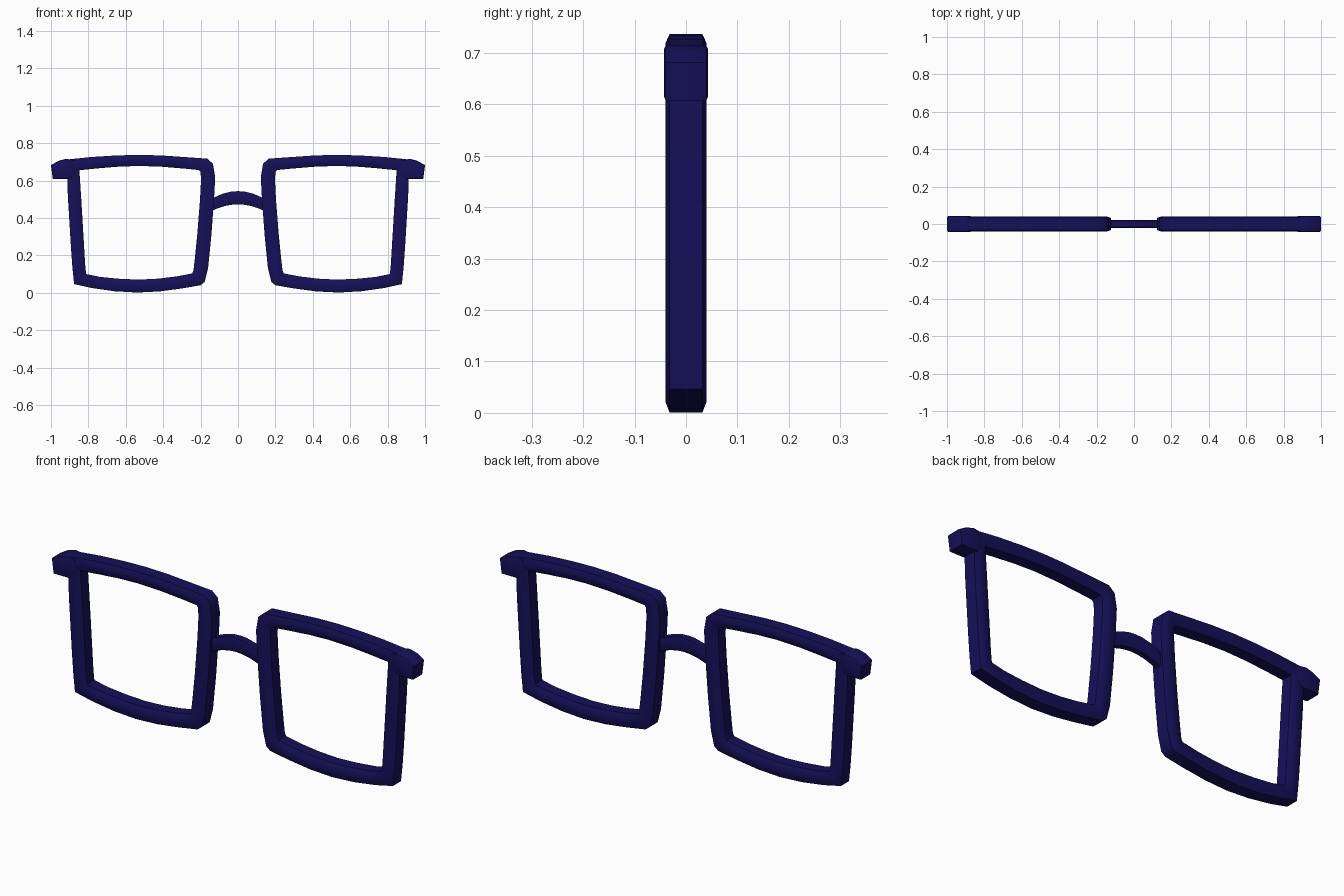
import bpy, bmesh, math

if "Cube" in bpy.data.objects:
    bpy.data.objects.remove(bpy.data.objects["Cube"])

mat = bpy.data.materials.new("dark_blue")
mat.diffuse_color = (0.008, 0.005, 0.1, 1)
mat.use_nodes = True
mat.node_tree.nodes["Principled BSDF"].inputs["Base Color"].default_value = mat.diffuse_color

# Rounded octagonal cross-section: (position from inner to outer edge, depth factor)
PROFILE = [(1, .80), (.4, 1), (-.4, 1), (-1, .72),
           (-1, -.72), (-.4, -1), (.4, -1), (1, -.80)]


def finish(bm, name, angle=40):
    bmesh.ops.recalc_face_normals(bm, faces=bm.faces)
    me = bpy.data.meshes.new(name)
    bm.to_mesh(me)
    bm.free()
    ob = bpy.data.objects.new(name, me)
    bpy.context.collection.objects.link(ob)
    me.materials.append(mat)
    bpy.ops.object.select_all(action='DESELECT')
    bpy.context.view_layer.objects.active = ob
    ob.select_set(True)
    bpy.ops.object.shade_smooth_by_angle(angle=math.radians(angle))
    return ob


def sweep(name, sections, depth, closed):
    """Skin a bar through sections given as (outer x, outer z, inner x, inner z)."""
    bm = bmesh.new()
    rings = []
    for ox, oz, ix, iz in sections:
        cx, cz, hx, hz = (ox + ix) / 2, (oz + iz) / 2, (ox - ix) / 2, (oz - iz) / 2
        rings.append([bm.verts.new((cx + hx * v, depth * d, cz + hz * v))
                      for v, d in PROFILE])
    n, k = len(rings), len(PROFILE)
    for i in range(n if closed else n - 1):
        a, b = rings[i], rings[(i + 1) % n]
        for j in range(k):
            bm.faces.new((a[j], a[(j + 1) % k], b[(j + 1) % k], b[j]))
    if not closed:
        bm.faces.new(rings[0])
        bm.faces.new(rings[-1])
    return finish(bm, name)


def end_piece(name, s):
    """Hinge block at the outer top corner, extruded through the depth."""
    outline = [(.87, .708), (.92, .716), (.96, .705), (1.0, .682),
               (.990, .607), (.90, .607), (.87, .64)]
    bm = bmesh.new()
    f = bm.faces.new([bm.verts.new((s * x, -.043, z)) for x, z in outline])
    ext = bmesh.ops.extrude_face_region(bm, geom=[f])
    for v in ext["geom"]:
        if isinstance(v, bmesh.types.BMVert):
            v.co.y = .043
    rim = [e for e in bm.edges if abs(e.verts[0].co.y - e.verts[1].co.y) < 1e-5]
    bmesh.ops.bevel(bm, geom=rim, offset=.009, segments=2, profile=.5, affect='EDGES')
    return finish(bm, name, 35)


# Lens rim sections, clockwise from the inner top corner
RIM = [
    (.134, .690, .200, .645), (.165, .717, .208, .656), (.28, .725, .29, .664),
    (.41, .734, .41, .674), (.53, .737, .53, .678), (.65, .734, .64, .674),
    (.78, .726, .75, .665), (.915, .712, .848, .655),
    (.910, .520, .838, .500), (.893, .240, .823, .250), (.885, .130, .817, .150),
    (.876, .046, .812, .100),
    (.78, .025, .74, .085), (.66, .008, .64, .075), (.54, .001, .53, .070),
    (.42, .007, .43, .075), (.30, .023, .33, .087),
    (.200, .040, .245, .103), (.178, .058, .238, .120),
    (.160, .130, .231, .180), (.143, .300, .217, .320), (.128, .500, .203, .500),
    (.122, .620, .198, .600),
]

for side, s in (("right", 1), ("left", -1)):
    sweep(side + "_lens_rim", [(s * a, b, s * c, d) for a, b, c, d in RIM], .04, True)
    end_piece(side + "_end_piece", s)

# Arched nose bridge, ends sunk into the rims
half = [(.16, .492, .15, .430), (.125, .511, .115, .449), (.08, .530, .07, .464),
        (.035, .541, .03, .471)]
bridge = [(-a, b, -c, d) for a, b, c, d in half] + [(0, .543, 0, .473)] + half[::-1]
sweep("nose_bridge", bridge, .021, False)
